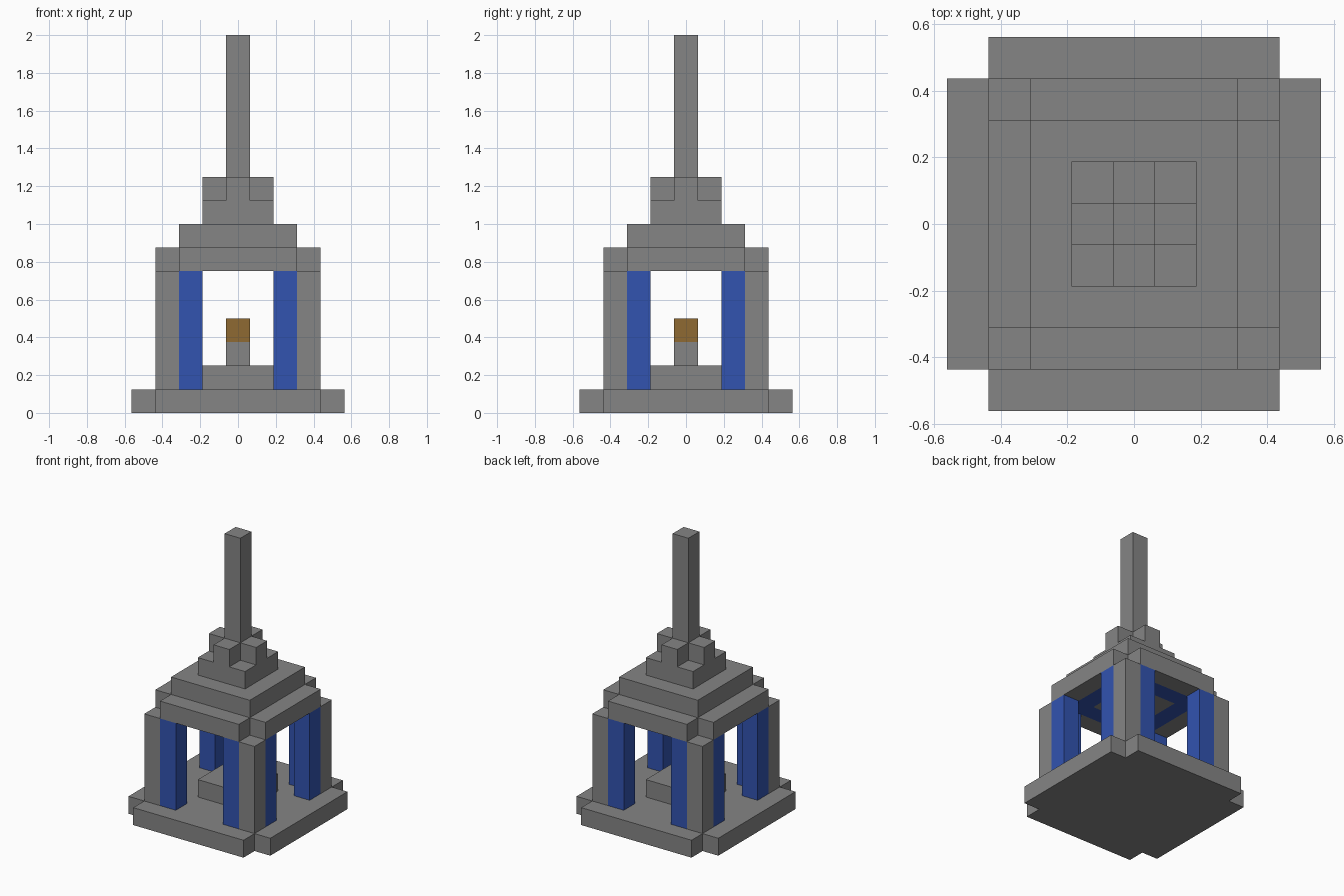
import bpy
import bmesh

U = 0.125  # edge length of one building block

cube = bpy.data.objects.get("Cube")
if cube:
    bpy.data.objects.remove(cube, do_unlink=True)


def make_material(name, rgb):
    mat = bpy.data.materials.new(name)
    mat.use_nodes = True
    colour = (*rgb, 1.0)
    mat.diffuse_color = colour
    mat.node_tree.nodes["Principled BSDF"].inputs["Base Color"].default_value = colour
    return mat


stone = make_material("stone grey", (0.235, 0.235, 0.235))
blue = make_material("deep blue", (0.032, 0.087, 0.434))
gold = make_material("amber", (0.275, 0.144, 0.032))


def add_object(name, bm, mat):
    bmesh.ops.recalc_face_normals(bm, faces=bm.faces)
    mesh = bpy.data.meshes.new(name)
    bm.to_mesh(mesh)
    bm.free()
    mesh.materials.append(mat)
    obj = bpy.data.objects.new(name, mesh)
    bpy.context.collection.objects.link(obj)
    return obj


def block(name, mat, size, z0, z1, x=0, y=0):
    """Box in block units, centred on x, y and spanning z0 to z1."""
    bm = bmesh.new()
    bmesh.ops.create_cube(bm, size=1)
    for v in bm.verts:
        v.co.x = (x + v.co.x * size[0]) * U
        v.co.y = (y + v.co.y * size[1]) * U
        v.co.z = (z1 if v.co.z > 0 else z0) * U
    return add_object(name, bm, mat)


def cross_slab(name, mat, outer, inner, z0, z1):
    """Square slab with a square notch cut from each corner."""
    a, b = outer / 2, inner / 2
    quarter = [(a, -b), (a, b), (b, b)]
    outline = []
    for _ in range(4):
        outline += quarter
        quarter = [(-y, x) for x, y in quarter]
    bm = bmesh.new()
    base = bm.faces.new([bm.verts.new((x * U, y * U, z0 * U)) for x, y in outline])
    top = bmesh.ops.extrude_face_region(bm, geom=[base])["geom"]
    bmesh.ops.translate(bm, vec=(0, 0, (z1 - z0) * U),
                        verts=[g for g in top if isinstance(g, bmesh.types.BMVert)])
    return add_object(name, bm, mat)


# Base and altar
cross_slab("base", stone, 9, 7, 0, 1)
block("pedestal", stone, (3, 3), 1, 2)
block("altar_post", stone, (1, 1), 2, 3)
block("altar_flame", gold, (1, 1), 3, 4)

# Corner pillars, each flanked by two blue columns
for sx, side in ((-1, "right"), (1, "left")):
    for sy, end in ((-1, "front"), (1, "back")):
        tag = f"{end}_{side}"
        block(f"{tag}_pillar", stone, (1, 1), 1, 6, 3 * sx, 3 * sy)
        block(f"{tag}_column_a", blue, (1, 1), 1, 6, 2 * sx, 3 * sy)
        block(f"{tag}_column_b", blue, (1, 1), 1, 6, 3 * sx, 2 * sy)

# Roof beams around a blue ceiling ring with a stone centre
for s, x_name, y_name in ((-1, "right", "front"), (1, "left", "back")):
    block(f"{y_name}_beam", stone, (5, 1), 6, 7, 0, 3 * s)
    block(f"{x_name}_beam", stone, (1, 5), 6, 7, 3 * s, 0)
    block(f"{y_name}_ceiling_strip", blue, (5, 1), 6, 7, 0, 2 * s)
    block(f"{x_name}_ceiling_strip", blue, (1, 3), 6, 7, 2 * s, 0)
block("ceiling_centre", stone, (3, 3), 6, 7)

# Stepped roof and spire
block("roof_step", stone, (5, 5), 7, 8)
block("spire_base", stone, (3, 3), 8, 9)
cross_slab("spire_collar", stone, 3, 1, 9, 10)
block("spire", stone, (1, 1), 10, 16)
